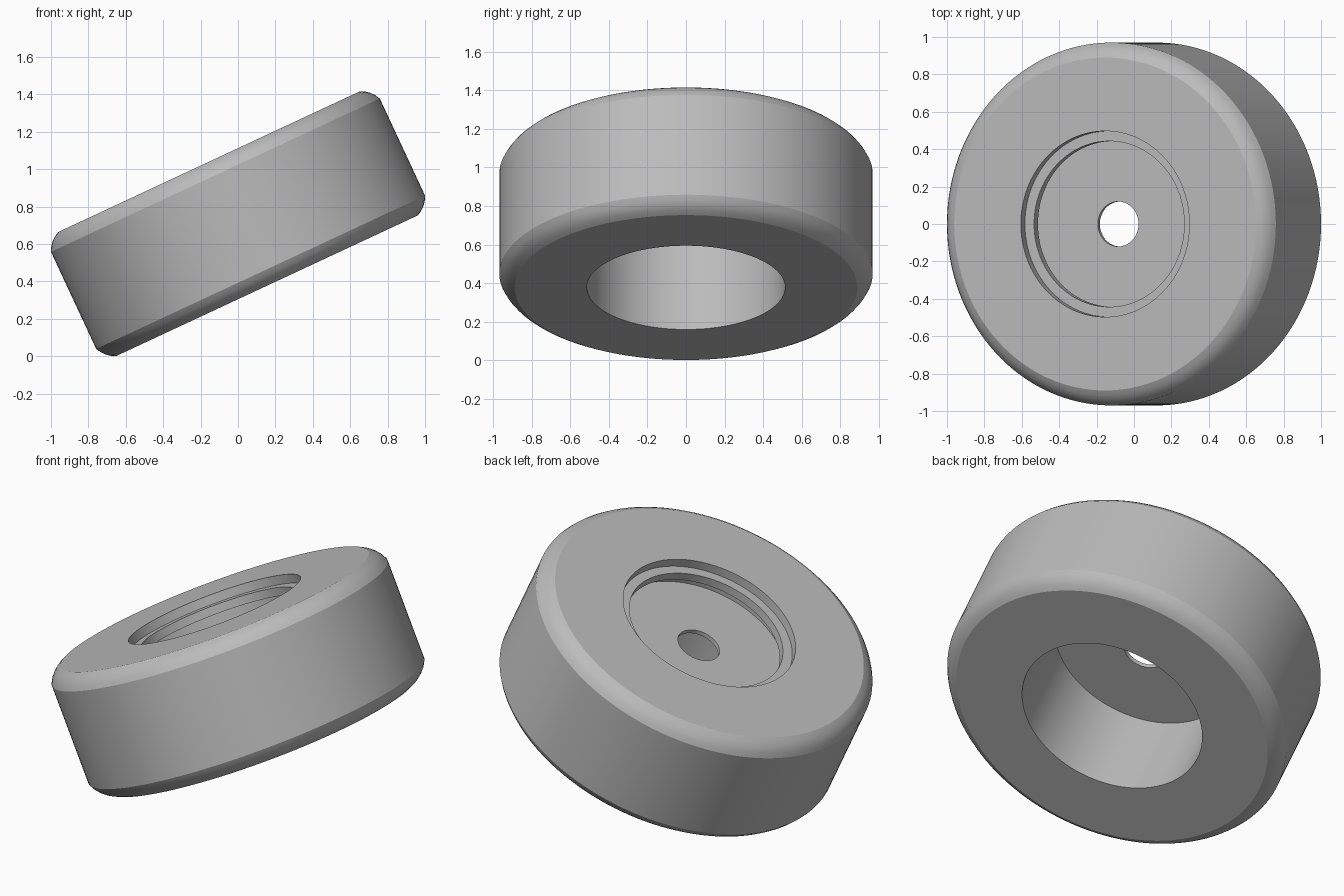
import bpy, bmesh, math
from mathutils import Matrix, Vector

if "Cube" in bpy.data.objects:
    bpy.data.objects.remove(bpy.data.objects["Cube"], do_unlink=True)

SEGMENTS = 128
TILT = Matrix.Translation((0, 0, 0.708)) @ Matrix.Rotation(math.radians(-25), 4, 'Y')

grey = bpy.data.materials.new("plain grey")
grey.use_nodes = True
colour = (0.5, 0.5, 0.5, 1)
grey.diffuse_color = colour
grey.node_tree.nodes["Principled BSDF"].inputs["Base Color"].default_value = colour


def lathe(name, profile):
    """Revolve a closed (radius, height) outline around the tilted axle."""
    bm = bmesh.new()
    verts = [bm.verts.new((r, 0, z)) for r, z in profile]
    edges = [bm.edges.new((a, b)) for a, b in zip(verts, verts[1:] + verts[:1])]
    bmesh.ops.spin(bm, geom=verts + edges, axis=(0, 0, 1), cent=(0, 0, 0),
                   angle=math.tau, steps=SEGMENTS, use_merge=True)
    bmesh.ops.remove_doubles(bm, verts=bm.verts, dist=0.0001)
    bmesh.ops.recalc_face_normals(bm, faces=bm.faces)
    bm.transform(TILT)
    mesh = bpy.data.meshes.new(name)
    bm.to_mesh(mesh)
    bm.free()
    mesh.materials.append(grey)
    obj = bpy.data.objects.new(name, mesh)
    bpy.context.collection.objects.link(obj)
    bpy.ops.object.select_all(action='DESELECT')
    obj.select_set(True)
    bpy.context.view_layer.objects.active = obj
    bpy.ops.object.shade_smooth_by_angle(angle=math.radians(18))
    return obj


# Softly bulged bevel from the tread to the top face
start, end = Vector((0.97, 0.286)), Vector((0.89, 0.366))
bulge = Vector((0.008, 0.008))
bevel = [start.lerp(end, t) + bulge * (4 * t * (1 - t)) for t in (0, 0.25, 0.5, 0.75, 1)]
lower_bevel = [(r, -z) for r, z in reversed(bevel)]

BORE, RECESS, LIP, HOLE = 0.515, 0.497, 0.443, 0.12

# Wheel body: bore below, thin web with axle hole, undercut lip and recess above
lathe("wheel_body", lower_bevel + [tuple(p) for p in bevel] + [
    (RECESS, 0.366), (RECESS, 0.314),
    (LIP, 0.314), (LIP, 0.265),
    (RECESS, 0.265), (RECESS, 0.2),
    (HOLE, 0.2), (HOLE, 0.175),
    (BORE, 0.175), (BORE, -0.366),
])
